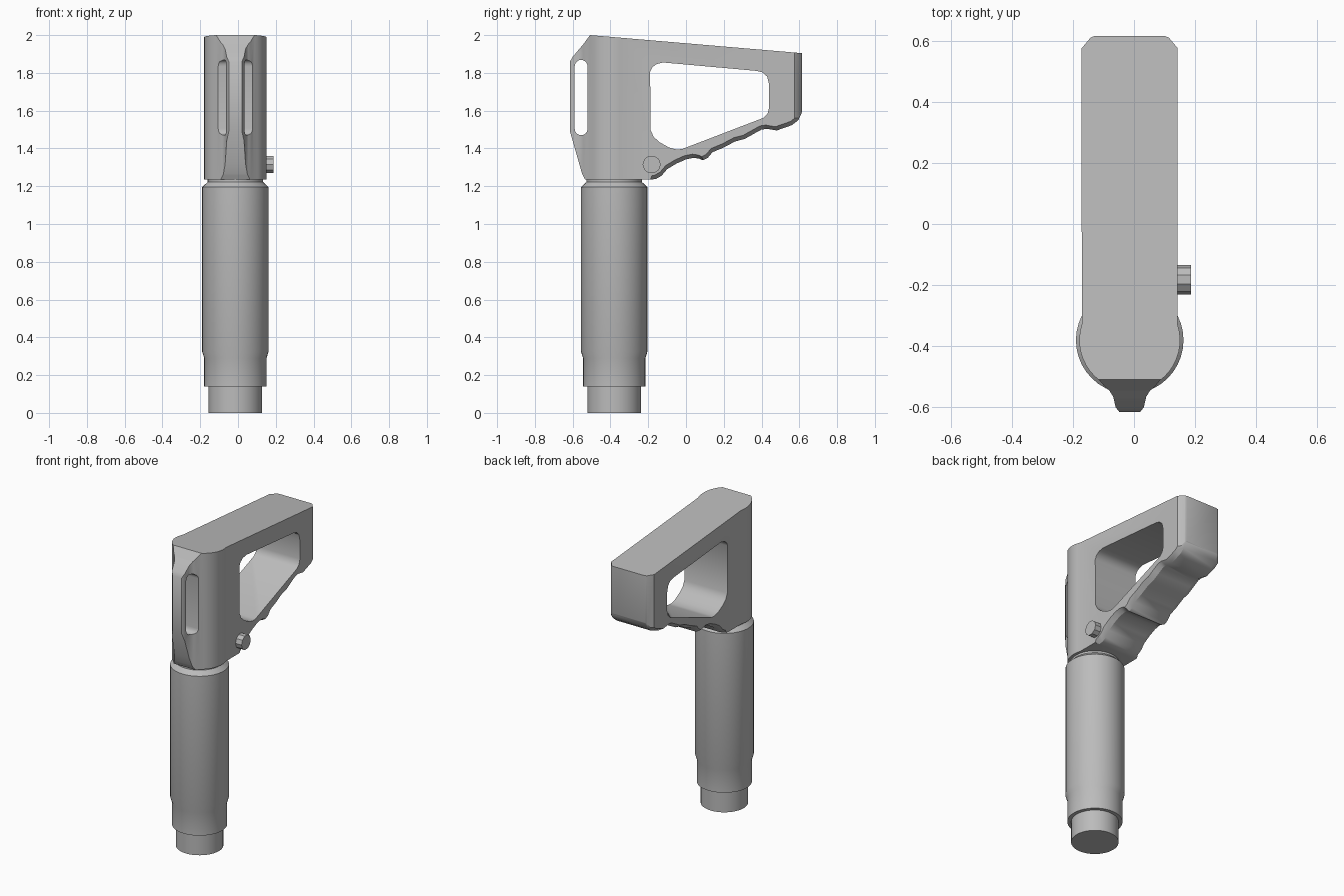
import bpy
import bmesh
from math import sin, cos, pi, radians
from mathutils import Matrix, Vector

CX, CY = -0.014, -0.38      # axis of the tube

default = bpy.data.objects.get("Cube")
if default:
    bpy.data.objects.remove(default, do_unlink=True)

grey = bpy.data.materials.new("plain grey")
grey.use_nodes = True
colour = (0.5, 0.5, 0.5, 1)
grey.diffuse_color = colour
grey.node_tree.nodes["Principled BSDF"].inputs["Base Color"].default_value = colour


def finish(bm, name):
    bmesh.ops.recalc_face_normals(bm, faces=bm.faces)
    mesh = bpy.data.meshes.new(name)
    bm.to_mesh(mesh)
    bm.free()
    mesh.materials.append(grey)
    obj = bpy.data.objects.new(name, mesh)
    bpy.context.collection.objects.link(obj)
    return obj


def loft(loops, name):
    """Closed solid skinned through loops that have equal point counts."""
    bm = bmesh.new()
    rings = [[bm.verts.new(p) for p in loop] for loop in loops]
    n = len(rings[0])
    for a, b in zip(rings, rings[1:]):
        for i in range(n):
            j = (i + 1) % n
            bm.faces.new((a[i], a[j], b[j], b[i]))
    bm.faces.new(rings[0])
    bm.faces.new(rings[-1])
    return finish(bm, name)


def side_prism(profile, half, name):
    return loft([[(CX + x, y, z) for y, z in profile] for x in (-half, half)], name)


def activate(obj):
    bpy.ops.object.select_all(action='DESELECT')
    obj.select_set(True)
    bpy.context.view_layer.objects.active = obj


def smooth(obj):
    activate(obj)
    bpy.ops.object.shade_smooth_by_angle(angle=radians(30))


def cut(obj, tool, operation):
    tool.hide_render = True
    mod = obj.modifiers.new("cut", 'BOOLEAN')
    mod.operation, mod.object, mod.solver = operation, tool, 'EXACT'
    activate(obj)
    bpy.ops.object.modifier_apply(modifier=mod.name)
    bpy.data.objects.remove(tool, do_unlink=True)


# Lower tube, turned about its axis
rings = [(0.142, 0), (0.142, 0.14), (0.165, 0.14), (0.165, 0.29), (0.176, 0.325),
         (0.176, 1.195), (0.147, 1.222), (0.147, 1.25)]
SIDES = 40
tube = loft([[(CX + r * cos(2 * pi * i / SIDES), CY + r * sin(2 * pi * i / SIDES), z)
              for i in range(SIDES)] for r, z in rings], "lower_tube")
smooth(tube)

# Head in plan: straight sides, round nose and narrow front fin
half_plan = [(0.115, 0.615), (0.128, 0.61), (0.157, 0.575)]
half_plan += [(0.165 * cos(a), CY + 0.165 * sin(a))
              for a in (radians(18 - 8 * i) for i in range(10))]
half_plan += [(0.082, -0.532), (0.066, -0.546), (0.054, -0.565),
              (0.046, -0.6), (0.034, -0.615)]
plan = half_plan + [(-x, y) for x, y in reversed(half_plan)]
head = loft([[(CX + x, y, z) for x, y in plan] for z in (1.1, 2.1)], "head_and_handle")

# Side silhouette; the gripped underside gets eased edges
upper = [(0.63, 1.903), (-0.508, 2.0), (-0.545, 1.95), (-0.6, 1.885), (-0.617, 1.855),
         (-0.617, 1.5), (-0.55, 1.265), (-0.535, 1.235), (-0.19, 1.235)]
under = [(-0.16, 1.238), (-0.13, 1.255), (-0.1, 1.29), (-0.05, 1.32), (0, 1.342),
         (0.04, 1.35), (0.07, 1.346), (0.09, 1.337), (0.115, 1.35), (0.14, 1.38),
         (0.2, 1.405), (0.26, 1.437), (0.31, 1.45), (0.36, 1.478), (0.4, 1.5),
         (0.43, 1.504), (0.48, 1.495), (0.56, 1.523), (0.595, 1.55), (0.613, 1.59)]
eased = [(y - 0.012, z + 0.034) for y, z in under]
corner = [(0.63, 1.63)]
layers = [(-0.18, eased), (-0.125, under), (0.125, under), (0.18, eased)]
silhouette = loft([[(CX + x, y, z) for y, z in upper + low + corner]
                   for x, low in layers], "silhouette_tool")
cut(head, silhouette, 'INTERSECT')

# Hand opening
opening = [(-0.19, 1.805), (-0.178, 1.83), (-0.155, 1.847), (-0.12, 1.855), (0.37, 1.811),
           (0.405, 1.803), (0.43, 1.78), (0.44, 1.74), (0.44, 1.615), (0.432, 1.585),
           (0.41, 1.562), (-0.02, 1.397), (-0.05, 1.394), (-0.09, 1.405),
           (-0.14, 1.433), (-0.17, 1.46), (-0.187, 1.495)]
cut(head, side_prism(opening, 0.4, "opening_tool"), 'DIFFERENCE')

# Rounded slot through the fin
arc = [radians(180 * i / 8) for i in range(9)]
slot = [(-0.555 + 0.034 * cos(a), 1.835 + 0.034 * sin(a)) for a in arc]
slot += [(-0.555 - 0.034 * cos(a), 1.504 - 0.034 * sin(a)) for a in arc]
cut(head, side_prism(slot, 0.4, "slot_tool"), 'DIFFERENCE')
smooth(head)

# Side button on the left
bm = bmesh.new()
bmesh.ops.create_cone(bm, cap_ends=True, segments=10, radius1=0.048, radius2=0.048, depth=0.08,
                      matrix=Matrix.Translation(Vector((0.147, -0.182, 1.315)))
                      @ Matrix.Rotation(pi / 2, 4, 'Y'))
smooth(finish(bm, "side_button"))
